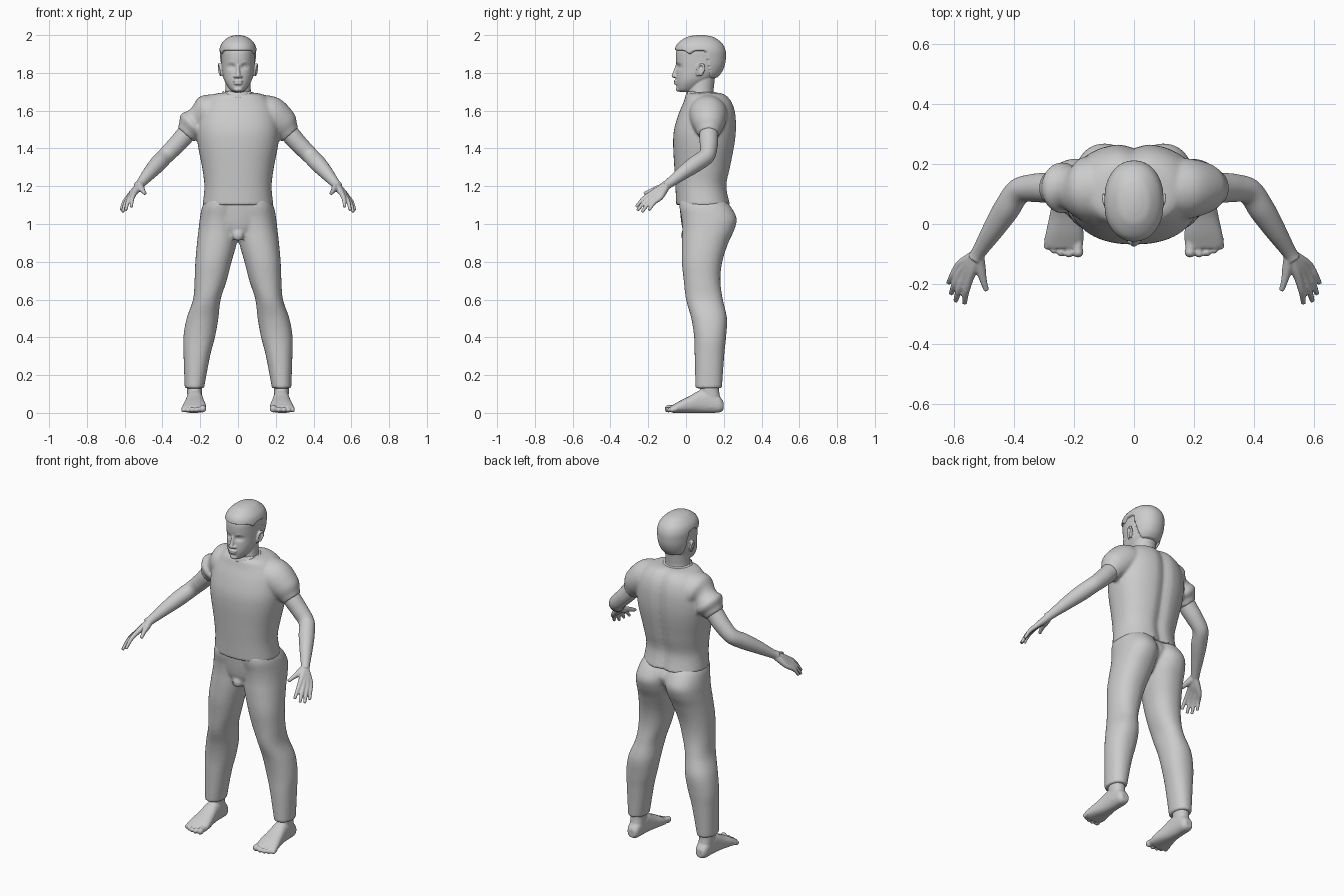
import bpy, bmesh
from math import cos, sin, pi, exp
from mathutils import Vector as V, Matrix


def loft(bm, data, n=40, p=2.2, sub=6, warp=None):
    """Skin a smooth closed tube through rings given as (centre, half axis, half axis)."""
    secs, last = [], len(data) - 1
    for i in range(last):
        q = [data[max(i - 1, 0)], data[i], data[i + 1], data[min(i + 2, last)]]
        for k in range(sub):
            t = k / sub
            w = ((-t + 2*t*t - t**3) / 2, (2 - 5*t*t + 3*t**3) / 2,
                 (t + 4*t*t - 3*t**3) / 2, (t**3 - t*t) / 2)
            secs.append([sum((q[j][m] * w[j] for j in range(4)), V()) for m in range(3)])
    secs.append(data[-1])
    loops = []
    for c, u, v in secs:
        ring = []
        for k in range(n):
            a, b = cos(2*pi*k/n), sin(2*pi*k/n)
            a = abs(a)**(2/p) * (1 if a > 0 else -1)
            b = abs(b)**(2/p) * (1 if b > 0 else -1)
            co = c + u*a + v*b
            ring.append(bm.verts.new(warp(co) if warp else co))
        loops.append(ring)
    for r, s in zip(loops, loops[1:]):
        for k in range(n):
            bm.faces.new((r[k], r[(k+1) % n], s[(k+1) % n], s[k]))
    bm.faces.new(loops[0][::-1])
    bm.faces.new(loops[-1])


def level(z, y0, y1, x0, x1):
    return (V(((x0+x1)/2, (y0+y1)/2, z)), V(((x1-x0)/2, 0, 0)), V((0, (y1-y0)/2, 0)))


def tube(bm, pts, n=20):
    """Round tube through (x, y, z, radius) points."""
    ps, data = [V(q[:3]) for q in pts], []
    for i, q in enumerate(pts):
        t = ps[min(i+1, len(ps)-1)] - ps[max(i-1, 0)]
        u = t.cross(V((1, .2, .9))).normalized()
        data.append((ps[i], u * q[3], t.normalized().cross(u) * q[3]))
    loft(bm, data, n, 2.0)


def ball(bm, loc, size):
    m = Matrix.Translation(loc) @ Matrix.Diagonal((*size, 1))
    bmesh.ops.create_uvsphere(bm, u_segments=24, v_segments=16, radius=1, matrix=m)


def finish(bm, name, voxel=0, smooth=3, mirror=None):
    bmesh.ops.recalc_face_normals(bm, faces=bm.faces)
    me = bpy.data.meshes.new(name)
    bm.to_mesh(me)
    bm.free()
    for f in me.polygons:
        f.use_smooth = True
    ob = bpy.data.objects.new(name, me)
    bpy.context.collection.objects.link(ob)

    def add_mirror():
        ob.modifiers.new("mirror", 'MIRROR').use_mirror_merge = False
    if mirror == 'before':
        add_mirror()
    if voxel:
        r = ob.modifiers.new("fuse", 'REMESH')
        r.mode, r.voxel_size, r.use_smooth_shade = 'VOXEL', voxel, True
        s = ob.modifiers.new("soften", 'SMOOTH')
        s.factor, s.iterations = 0.5, smooth
    if mirror == 'after':
        add_mirror()
    return ob


# Shirt: torso with a spine groove, plus sleeves
def spine(co):
    if co.y > .15:
        co.y -= .016 * exp(-(co.x / .03)**2)
    return co

bm = bmesh.new()
torso = [(1.10, -.052, .238, .187), (1.2, -.056, .218, .178), (1.3, -.062, .237, .190),
         (1.42, -.068, .260, .213), (1.5, -.063, .268, .220), (1.58, -.04, .265, .210),
         (1.64, -.015, .248, .185), (1.68, 0, .218, .145), (1.695, .025, .185, .095)]
loft(bm, [level(z, a, b, -x, x) for z, a, b, x in torso], 64, 2.3, warp=spine)
for s in (1, -1):
    tube(bm, [(.08*s, .115, 1.58, .108), (.18*s, .118, 1.572, .101), (.235*s, .12, 1.528, .085),
              (.262*s, .12, 1.49, .064), (.277*s, .12, 1.473, .056)], 32)
finish(bm, "shirt", .008, 4)

# Shirt collar with a ruffled edge
bm = bmesh.new()
loft(bm, [level(1.67, -.005, .175, -.095, .095), level(1.688, .0, .165, -.088, .088),
          level(1.698, .004, .155, -.078, .078)], 48, 2.0,
     warp=lambda c: c + V((0, 0, .006 * sin(c.x * 220) if c.z > 1.69 and c.y < .08 else 0)))
finish(bm, "collar")

# Trousers: legs mirrored and fused with the hips
bm = bmesh.new()
leg = [(.13, .05, .19, .18, .282), (.3, .046, .202, .148, .288), (.4, .043, .212, .122, .289),
       (.5, .028, .217, .104, .272), (.6, .0, .195, .092, .238), (.7, -.012, .182, .06, .230),
       (.8, -.022, .192, .034, .226), (.9, -.022, .224, .006, .217), (.97, -.02, .256, -.004, .209),
       (1.03, -.024, .268, -.008, .202), (1.09, -.035, .238, -.01, .19), (1.13, -.035, .20, -.01, .17)]
loft(bm, [level(*q) for q in leg], 40, 2.2)
loft(bm, [level(.93, .0, .16, -.05, .05), level(.98, -.02, .2, -.13, .13),
          level(1.05, -.03, .235, -.17, .17), level(1.12, -.035, .2, -.17, .17)], 40)
ball(bm, (0, -.005, .94), (.03, .022, .03))
finish(bm, "trousers", .009, 3, 'before')

# Arms with hands
bm = bmesh.new()
tube(bm, [(.22, .12, 1.545, .05), (.285, .12, 1.465, .05), (.335, .12, 1.41, .047),
          (.385, .108, 1.36, .044), (.425, .05, 1.318, .044), (.47, -.02, 1.268, .036),
          (.515, -.09, 1.215, .025), (.53, -.115, 1.2, .025)], 28)
fingers = [((.547, -.178, 1.165), (.565, -.265, 1.09)), ((.562, -.172, 1.152), (.595, -.257, 1.072)),
           ((.575, -.158, 1.143), (.610, -.233, 1.063)), ((.583, -.138, 1.138), (.618, -.197, 1.072))]
for knuckle, tip in fingers:
    k, t = V(knuckle), V(tip)
    mid = k.lerp(t, .5) + V((.004, -.004, .006))
    w = V((.52, -.1, 1.205))
    tube(bm, [(*w, .019), (*w.lerp(k, .5), .019), (*k, .0145), (*mid, .0115), (*t, .0085)], 16)
tube(bm, [(.52, -.1, 1.208, .02), (.512, -.145, 1.188, .018), (.503, -.185, 1.175, .0125),
          (.492, -.222, 1.16, .009)], 16)
finish(bm, "arms", .0045, 3, 'after')

# Bare feet
bm = bmesh.new()
loft(bm, [level(.03, .08, .18, .192, .268), level(.08, .085, .18, .19, .268),
          level(.12, .075, .175, .19, .27), level(.18, .075, .175, .185, .272)], 32)
foot = [(.198, .205, .252, .015, .06), (.175, .192, .265, .002, .09), (.12, .188, .27, 0, .125),
        (.07, .184, .274, 0, .118), (.02, .176, .283, 0, .09), (-.03, .168, .294, 0, .065),
        (-.065, .17, .298, 0, .045), (-.08, .178, .29, .004, .036)]
loft(bm, [(V(((a+b)/2, y, (c+d)/2)), V(((b-a)/2, 0, 0)), V((0, 0, (d-c)/2)))
          for y, a, b, c, d in foot], 32, 2.4)
for x, tip, r in ((.187, -.112, .019), (.217, -.112, .0145), (.243, -.108, .0135),
                  (.267, -.099, .013), (.289, -.086, .0125)):
    ball(bm, (x, tip + r, r + .003), (r, r, r * 1.05))
    tube(bm, [(x, -.05, .024, r), (x, tip + .03, r + .006, r * .85), (x, tip + r, r + .003, r * .9)], 16)
finish(bm, "feet", .005, 3, 'after')


# Head: skull with eye sockets, nose, lips, ears and neck
def sockets(co):
    if co.y < .03:
        d = ((abs(co.x) - .034) / .018)**2 + ((co.z - 1.832) / .012)**2
        co.y += .013 * exp(-d)
    return co

bm = bmesh.new()
skull = [(1.698, -.032, .02, .022), (1.712, -.046, .055, .042), (1.745, -.052, .105, .065),
         (1.78, -.053, .155, .079), (1.83, -.05, .188, .086), (1.88, -.054, .198, .088),
         (1.92, -.05, .196, .087), (1.96, -.025, .175, .07), (1.985, .02, .13, .035)]
loft(bm, [level(z, a, b, -x, x) for z, a, b, x in skull], 72, 2.2, 10, sockets)
tube(bm, [(0, .09, 1.64, .078), (0, .078, 1.69, .07), (0, .083, 1.74, .066), (0, .09, 1.8, .066)], 32)
tube(bm, [(0, -.045, 1.845, .008), (0, -.056, 1.81, .01), (0, -.063, 1.785, .013)], 16)
ball(bm, (0, -.062, 1.784), (.014, .014, .011))
ball(bm, (0, -.053, 1.757), (.027, .011, .007))
ball(bm, (0, -.053, 1.744), (.023, .011, .007))
ball(bm, (0, -.04, 1.713), (.024, .014, .013))
for s in (1, -1):
    ball(bm, (.015*s, -.053, 1.781), (.01, .013, .008))
    ball(bm, (.034*s, -.021, 1.832), (.015, .014, .011))
    tube(bm, [(.013*s, -.047, 1.851, .005), (.035*s, -.04, 1.859, .006), (.058*s, -.022, 1.852, .004)], 12)
    tube(bm, [(.084*s, .062, 1.785, .007), (.09*s, .058, 1.81, .006), (.097*s, .07, 1.842, .007),
              (.101*s, .09, 1.842, .007), (.1*s, .095, 1.82, .007), (.09*s, .075, 1.787, .009)], 12)
    ball(bm, (.088*s, .077, 1.815), (.009, .018, .026))
finish(bm, "head", .004, 2)


# Hair: cap that sinks into the skull below the hairline
def hairline(co):
    t = min(max((co.y - .1) / .04, 0), 1)
    edge = 1.922 - .145 * t*t*(3 - 2*t) - .018 * exp(-((co.y - .015) / .02)**2)
    k = min(max((edge - co.z) / .008, 0), 1)
    f = 1 - .17 * k
    return V((co.x * f, .075 + (co.y - .075) * f, co.z))

bm = bmesh.new()
cap = [(1.77, -.03, .16, .075), (1.80, -.04, .187, .086), (1.84, -.05, .205, .094),
       (1.88, -.057, .211, .098), (1.92, -.059, .209, .099), (1.955, -.045, .192, .087),
       (1.985, -.005, .155, .057), (1.996, .03, .12, .03), (2.0, .06, .09, .008)]
loft(bm, [level(z, a, b, -x, x) for z, a, b, x in cap], 96, 2.15, 12, hairline)
finish(bm, "hair")
